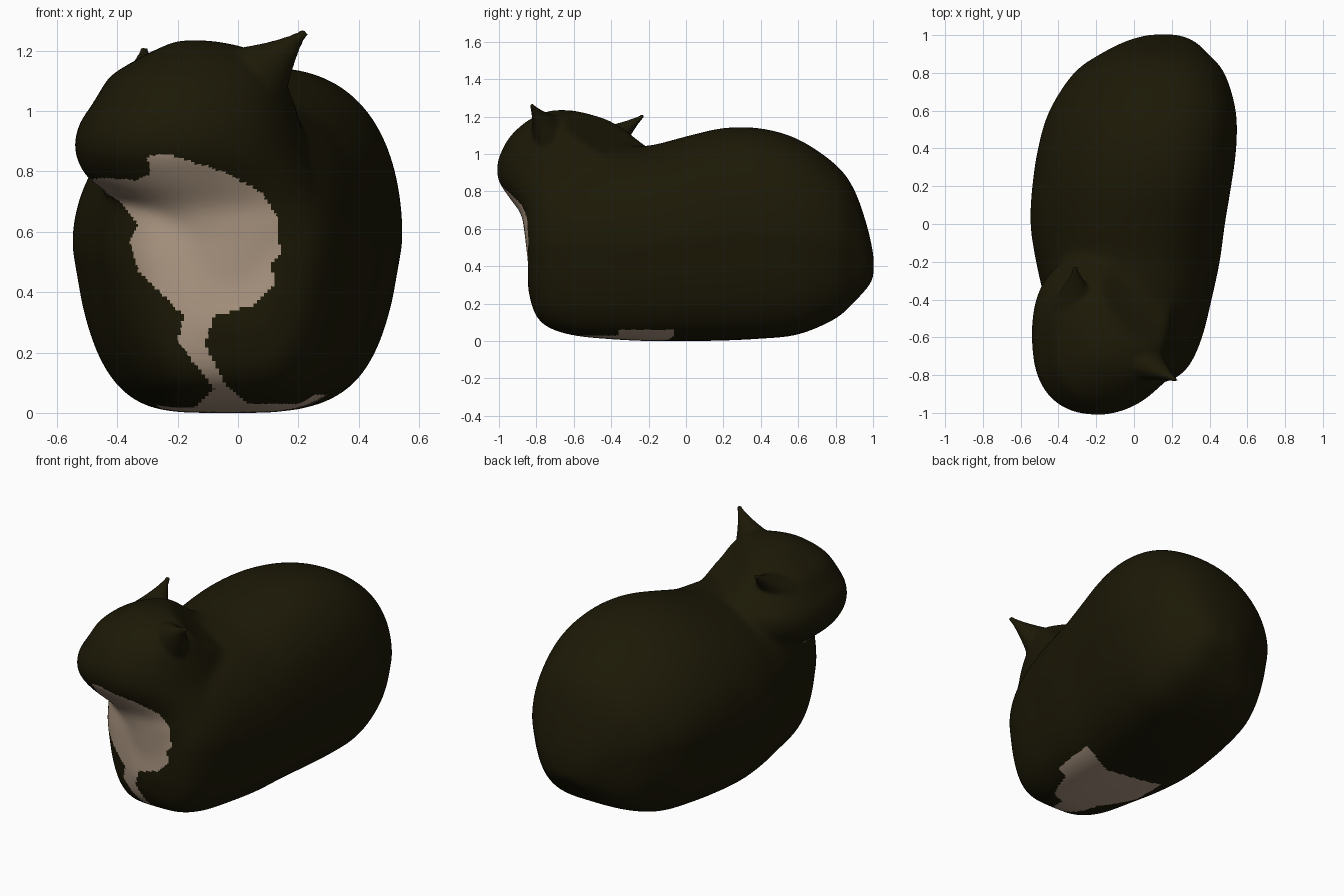
import bpy, bmesh, math
from mathutils import Vector

if "Cube" in bpy.data.objects:
    bpy.data.objects.remove(bpy.data.objects["Cube"])


def material(name, rgb):
    m = bpy.data.materials.new(name)
    m.diffuse_color = (*rgb, 1)
    m.use_nodes = True
    m.node_tree.nodes["Principled BSDF"].inputs["Base Color"].default_value = m.diffuse_color
    return m


def loft(bm, rings):
    """Skin a list of closed rings and cap both ends."""
    vs = [[bm.verts.new(p) for p in r] for r in rings]
    n = len(vs[0])
    for a, b in zip(vs, vs[1:]):
        for i in range(n):
            bm.faces.new((a[i], a[(i + 1) % n], b[(i + 1) % n], b[i]))
    bm.faces.new(vs[0])
    bm.faces.new(vs[-1])


def refine(rows, steps=3):
    """Spline through the stations so the loft has no hard bands."""
    out = []
    for i in range(len(rows) - 1):
        p0, p1, p2, p3 = (rows[max(0, min(len(rows) - 1, i + k))] for k in (-1, 0, 1, 2))
        for s in range(steps):
            t = s / steps
            out.append([b + .5 * t * (c - a + t * (2 * a - 5 * b + 4 * c - d
                                                   + t * (3 * (b - c) + d - a)))
                        for a, b, c, d in zip(p0, p1, p2, p3)])
    return out + [list(rows[-1])]


def oval(u0, u1, v0, v1, top, bottom, lean=0, taper=0, n=56):
    """Rounded outline: fullness above and below, leaning crest, tapering base."""
    pts = []
    for i in range(n):
        c, s = math.cos(math.tau * i / n), math.sin(math.tau * i / n)
        e = 2 / (top if s > 0 else bottom)
        u = math.copysign(abs(c) ** e, c)
        v = math.copysign(abs(s) ** e, s)
        u *= 1 - taper * max(-v, 0) ** 1.2
        pts.append(((u0 + u1) / 2 + u * (u1 - u0) / 2 + lean * max(v, 0) ** 2,
                    (v0 + v1) / 2 + v * (v1 - v0) / 2))
    return pts


def inside(x, y, poly):
    hit = False
    for (x1, y1), (x2, y2) in zip(poly, poly[1:] + poly[:1]):
        if (y1 > y) != (y2 > y) and x < x1 + (y - y1) * (x2 - x1) / (y2 - y1):
            hit = not hit
    return hit


def fuse(ob, voxel, iterations):
    """Merge overlapping shells into one skin, soften it and keep the result."""
    rm = ob.modifiers.new("merge", 'REMESH')
    rm.mode = 'VOXEL'
    rm.voxel_size = voxel
    sm = ob.modifiers.new("soften", 'SMOOTH')
    sm.factor = 0.5
    sm.iterations = iterations
    deps = bpy.context.evaluated_depsgraph_get()
    mesh = bpy.data.meshes.new_from_object(ob.evaluated_get(deps))
    ob.modifiers.clear()
    ob.data = mesh


dark = material("dark_olive_fur", (0.0115, 0.0095, 0.002))
pale = material("pale_fur", (0.44, 0.33, 0.24))

# Crouching body: y, left, right, bottom, top, lean of the crest
body = [(1.003, .08, .23, .34, .46, 0), (.97, -.04, .32, .285, .61, 0),
        (.9, -.18, .395, .21, .81, .03), (.8, -.32, .48, .12, .945, .06),
        (.6, -.45, .54, .035, 1.08, .09), (.4, -.51, .542, .013, 1.138, .1),
        (.2, -.54, .515, .003, 1.14, .1), (0, -.55, .482, 0, 1.095, .08),
        (-.2, -.52, .455, 0, 1.045, .04), (-.4, -.475, .412, .01, 1.04, 0),
        (-.6, -.43, .362, .03, 1.0, -.03), (-.74, -.365, .30, .075, .95, -.05),
        (-.81, -.285, .23, .15, .87, -.04), (-.845, -.18, .14, .28, .76, -.02)]
bm = bmesh.new()
loft(bm, [[(u, y, v) for u, v in oval(x0, x1, z0, z1, 2.08, 4.2, lean, .22)]
          for y, x0, x1, z0, z1, lean in refine(body)])

# Chest, neck and turned head: z, left, right, front, back, nape limit on x + y
head = [(.35, -.22, .20, -.84, -.4, 1), (.50, -.27, .27, -.86, -.35, 1),
        (.62, -.31, .31, -.875, -.3, .5), (.69, -.37, .305, -.895, -.25, .2),
        (.77, -.49, .275, -.95, -.2, 0), (.86, -.54, .235, -1.005, -.15, -.1),
        (.95, -.53, .21, -1.01, -.14, -.2), (1.02, -.485, .19, -.985, -.19, -.3),
        (1.07, -.455, .175, -.96, -.25, -.4), (1.12, -.42, .16, -.92, -.31, -.48),
        (1.18, -.32, .11, -.85, -.40, -.56), (1.215, -.25, .02, -.78, -.52, -.62),
        (1.235, -.2, -.1, -.72, -.62, -.65)]
rings = []
for z, x0, x1, y0, y1, nape in refine(head):
    slant = .04 + .16 * max(0, min(1, (z - .62) / .25))
    ring = []
    for u, v in oval(x0, x1, y0, y1, 2.3, 2.6):
        v += slant * max(0, u + .15)
        cut = max(0, u + v - nape) / 2
        ring.append((u - cut, v - cut, z))
    rings.append(ring)
loft(bm, rings)
cat = make = bpy.data.objects.new("cat_skin", bpy.data.meshes.new("cat_skin"))
bpy.context.collection.objects.link(cat)
bmesh.ops.recalc_face_normals(bm, faces=bm.faces)
bm.to_mesh(cat.data)
bm.free()
fuse(cat, 0.0135, 28)


# Flared, pointed ears: base centre, tip, base radii
def ear(bm, base, tip, wide, thin, side):
    base, tip = Vector(base), Vector(tip)
    axis = (tip - base).normalized()
    across = (Vector(side) - axis * axis.dot(Vector(side))).normalized()
    depth = axis.cross(across)
    rings = []
    for k in range(11):
        t = k / 10
        r = (1 - t) ** 1.35 + .1 * t
        rings.append([base.lerp(tip, t)
                      + across * wide * r * math.cos(math.tau * i / 20)
                      + depth * thin * r * math.sin(math.tau * i / 20)
                      for i in range(20)])
    loft(bm, rings)


bm = bmesh.new()
bm.from_mesh(cat.data)
ear(bm, (.05, -.73, 1.10), (.225, -.828, 1.265), .14, .11, (1, 0, -1))
ear(bm, (-.305, -.42, 1.06), (-.312, -.225, 1.208), .13, .10, (1, 0, 0))
bmesh.ops.recalc_face_normals(bm, faces=bm.faces)
bm.to_mesh(cat.data)
bm.free()
fuse(cat, 0.0115, 4)

# Pale chin, bib and belly markings
bib = [(-.30, .85), (-.24, .86), (-.05, .80), (.08, .73), (.13, .65),
       (.14, .53), (.11, .50), (.12, .42), (.06, .36), (-.08, .32),
       (-.11, .23), (-.04, .09), (.06, .01), (-.14, .02), (-.08, .08),
       (-.20, .24), (-.18, .32), (-.33, .47), (-.36, .57), (-.33, .62),
       (-.39, .70), (-.51, .77), (-.45, .78), (-.34, .77), (-.29, .79)]
belly = [(.42, -.38), (.42, -.09), (.25, -.06), (.1, -.12), (-.25, -.06),
         (-.27, -.3), (-.1, -.55), (.05, -.66), (.2, -.52)]
skin = cat.data
skin.materials.clear()
skin.materials.append(dark)
skin.materials.append(pale)
for f in skin.polygons:
    c = f.center
    chest = c.y < -.5 and f.normal.y < 0 and inside(c.x, c.z, bib)
    limit = .06 if c.y > -.36 else .03
    under = c.z < limit and inside(c.x, c.y, belly)
    f.material_index = 1 if chest or under else 0
    f.use_smooth = True
